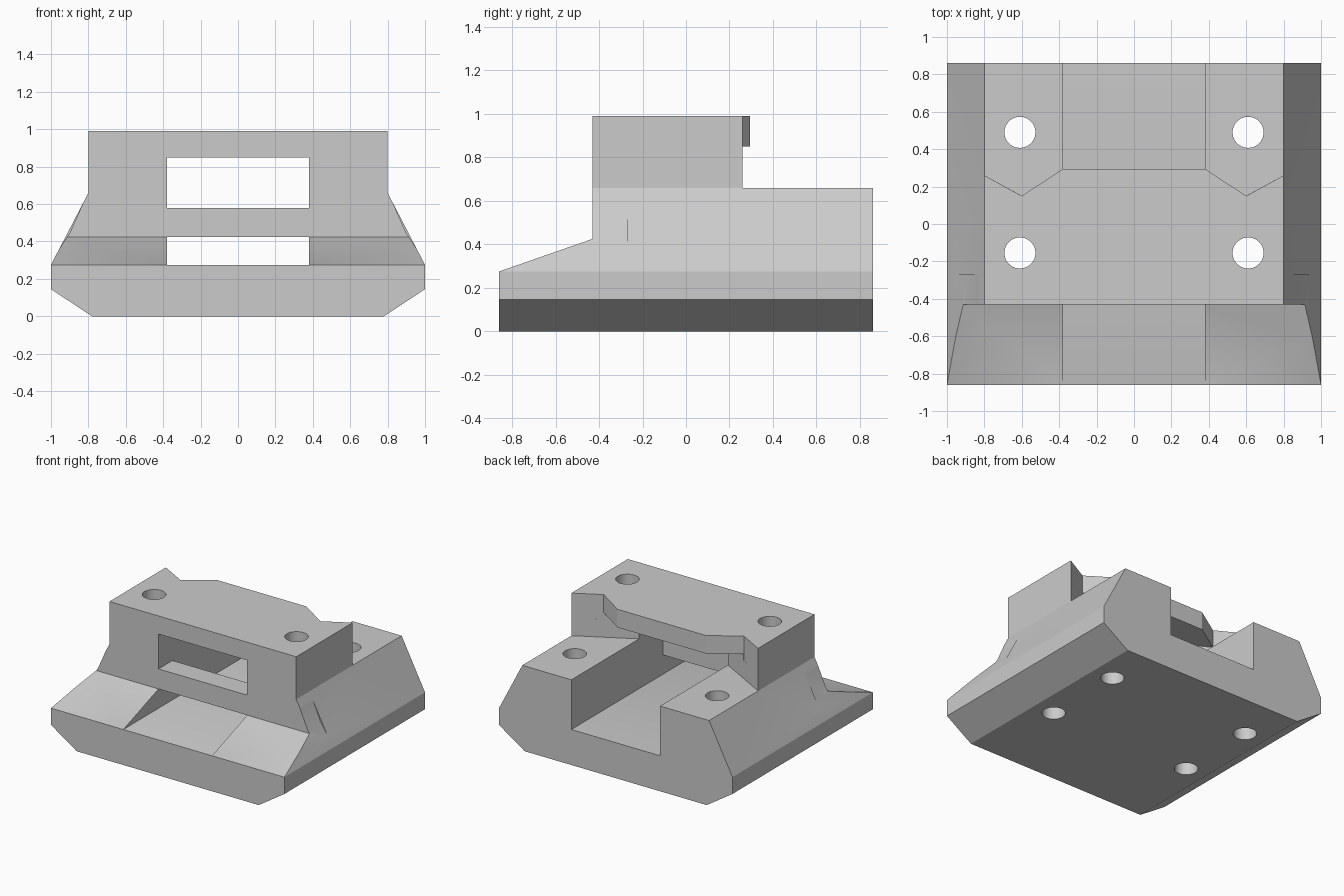
import bpy, bmesh
from mathutils import Vector

default = bpy.data.objects.get("Cube")
if default:
    bpy.data.objects.remove(default, do_unlink=True)

grey = bpy.data.materials.new("plain grey")
grey.use_nodes = True
GREY = (0.6, 0.6, 0.6, 1)
grey.diffuse_color = GREY
grey.node_tree.nodes["Principled BSDF"].inputs["Base Color"].default_value = GREY


def prism(name, outline, axis, start, end):
    """Extrude a 2D outline along the named axis between start and end."""
    place = {"x": lambda p, t: (t, p[0], p[1]),
             "y": lambda p, t: (p[0], t, p[1]),
             "z": lambda p, t: (p[0], p[1], t)}[axis]
    bm = bmesh.new()
    face = bm.faces.new([bm.verts.new(place(p, start)) for p in outline])
    ext = bmesh.ops.extrude_face_region(bm, geom=[face])
    verts = [v for v in ext["geom"] if isinstance(v, bmesh.types.BMVert)]
    bmesh.ops.translate(bm, verts=verts, vec=Vector(place((0, 0), end - start)))
    bmesh.ops.recalc_face_normals(bm, faces=bm.faces)
    mesh = bpy.data.meshes.new(name)
    bm.to_mesh(mesh)
    bm.free()
    mesh.materials.append(grey)
    obj = bpy.data.objects.new(name, mesh)
    bpy.context.collection.objects.link(obj)
    return obj


def mirrored(points):
    return points + [(-x, v) for x, v in reversed(points)]


def rect(a, b, c, d):
    return [(a, c), (b, c), (b, d), (a, d)]


def cut(target, cutter):
    mod = target.modifiers.new("cut", "BOOLEAN")
    mod.operation = "DIFFERENCE"
    mod.solver = "EXACT"
    mod.object = cutter
    bpy.context.view_layer.objects.active = target
    bpy.ops.object.modifier_apply(modifier=mod.name)
    bpy.data.objects.remove(cutter, do_unlink=True)


# Main block with chamfered base, sloped flanks and upright head
body = prism("body", mirrored([(0.78, 0), (1, 0.145), (1, 0.275), (0.8, 0.66), (0.8, 0.99)]),
             "y", -0.86, 0.86)

# Sloping front apron
cut(body, prism("front_cutter", [(-0.43, 1.2), (-0.43, 0.425), (-1, 0.226), (-1, 1.2)],
                "x", -1.2, 1.2))

# Rear step with slanted walls below the lip
cut(body, prism("rear_step_cutter", mirrored([(1.2, 1), (1.2, 0.26), (0.8, 0.26), (0.38, 0.03)]),
                "z", 0.66, 0.85))

# Notched rear edge of the top
cut(body, prism("lip_cutter",
                mirrored([(1.2, 1), (1.2, 0.26), (0.8, 0.26), (0.6, 0.15), (0.38, 0.295)]),
                "z", 0.8, 1.2))

# Channel running front to back under the top bridge
cut(body, prism("channel_cutter", rect(-0.38, 0.38, 0.275, 0.85), "y", -1, 1))

# Shallow relief in each front flank
for s in (1, -1):
    relief = [(0.831, 0.6), (0.897, 0.45), (0.956, 0.36), (1.1, 0.36), (1.1, 0.6)]
    cut(body, prism("relief_cutter", [(s * x, z) for x, z in relief], "y", -1, -0.27))

# Four vertical bolt holes
for x in (-0.61, 0.61):
    for y in (-0.155, 0.49):
        bpy.ops.mesh.primitive_cylinder_add(vertices=40, radius=0.083, depth=3, location=(x, y, 0))
        cut(body, bpy.context.object)

# Bar across the channel below the front window
prism("cross_bar", rect(-0.385, 0.385, 0.425, 0.58), "y", -0.43, -0.26)

bpy.ops.object.select_all(action="DESELECT")
body.select_set(True)
bpy.context.view_layer.objects.active = body
bpy.ops.object.shade_smooth_by_angle(angle=0.35)
